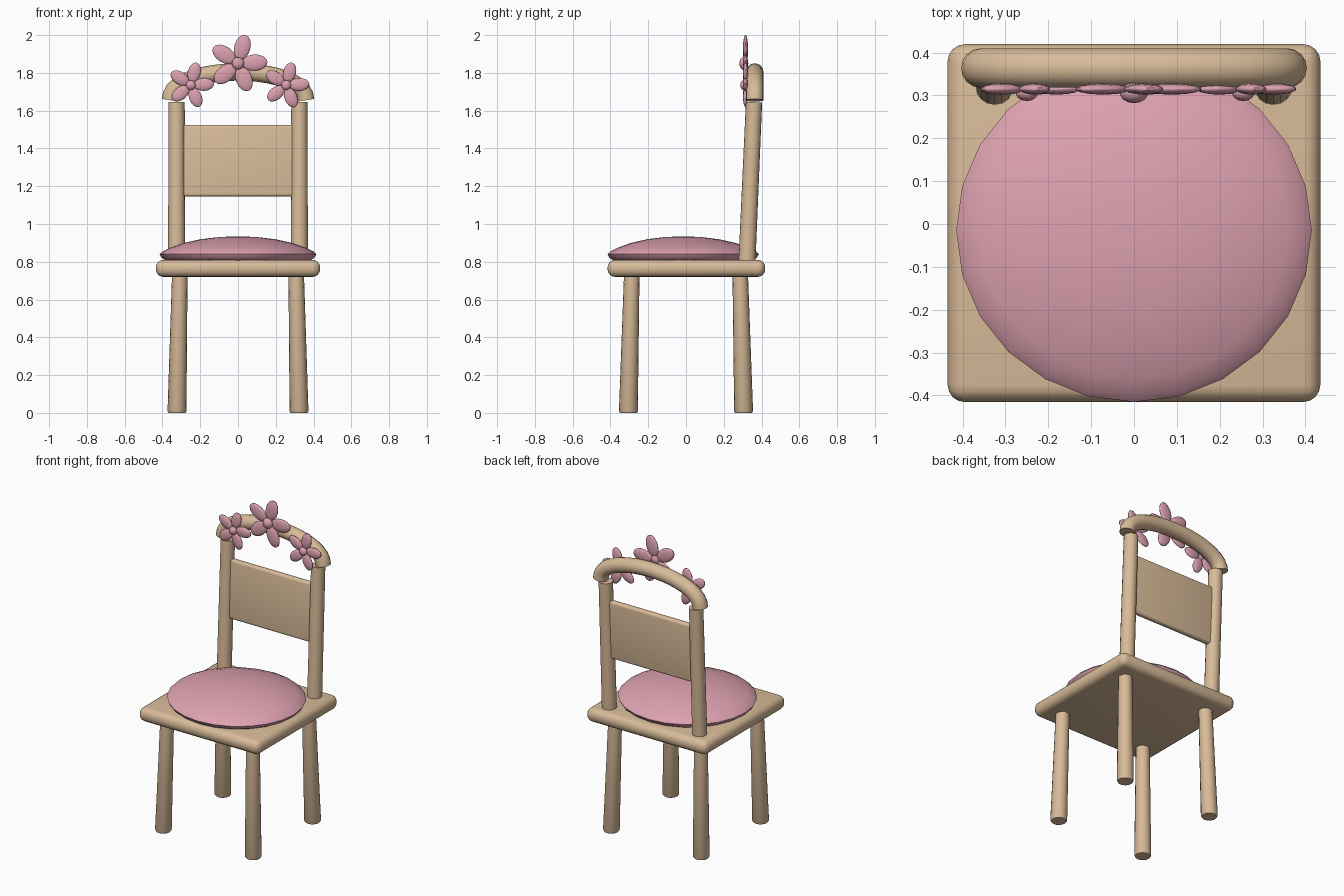
import bpy, bmesh, math
from mathutils import Vector, Matrix

if "Cube" in bpy.data.objects:
    bpy.data.objects.remove(bpy.data.objects["Cube"])


def material(name, rgb):
    m = bpy.data.materials.new(name)
    m.diffuse_color = (*rgb, 1)
    m.use_nodes = True
    m.node_tree.nodes["Principled BSDF"].inputs["Base Color"].default_value = m.diffuse_color
    return m


WOOD = material("light wood", (0.69, 0.50, 0.32))
PINK = material("dusty pink", (0.73, 0.36, 0.44))


def finish(name, bm, mat, angle=40):
    bmesh.ops.recalc_face_normals(bm, faces=bm.faces)
    me = bpy.data.meshes.new(name)
    bm.to_mesh(me)
    bm.free()
    ob = bpy.data.objects.new(name, me)
    bpy.context.collection.objects.link(ob)
    me.materials.append(mat)
    bpy.ops.object.select_all(action='DESELECT')
    ob.select_set(True)
    bpy.context.view_layer.objects.active = ob
    bpy.ops.object.shade_smooth_by_angle(angle=math.radians(angle))
    return ob


def rounded_box(name, centre, size, width, tilt=0):
    bm = bmesh.new()
    bmesh.ops.create_cube(bm, size=1)
    bmesh.ops.scale(bm, vec=size, verts=bm.verts)
    bmesh.ops.bevel(bm, geom=bm.edges[:], offset=width, segments=4,
                    profile=0.5, affect='EDGES')
    bmesh.ops.transform(bm, verts=bm.verts, matrix=Matrix.Translation(centre)
                        @ Matrix.Rotation(tilt, 4, 'X'))
    finish(name, bm, WOOD)


def tube(name, path, radii, sides=16):
    """Round tube along a path lying in a plane that is not along y."""
    bm = bmesh.new()
    pts = [Vector(p) for p in path]
    rings = []
    for i, p in enumerate(pts):
        t = (pts[min(i + 1, len(pts) - 1)] - pts[max(i - 1, 0)]).normalized()
        u = Vector((0, 1, 0))
        u = (u - t * u.dot(t)).normalized()
        v = t.cross(u)
        rings.append([bm.verts.new(p + radii[i] * (u * math.cos(a) + v * math.sin(a)))
                      for a in (math.tau * k / sides for k in range(sides))])
    for a, b in zip(rings, rings[1:]):
        for k in range(sides):
            j = (k + 1) % sides
            bm.faces.new((a[k], a[j], b[j], b[k]))
    bm.faces.new(rings[0])
    bm.faces.new(rings[-1])
    finish(name, bm, WOOD)


def flower(name, x, z, s):
    bm = bmesh.new()
    for k in range(5):  # petals
        a = math.radians(3 + 72 * k)
        m = (Matrix.Translation((x, 0.315, z)) @ Matrix.Rotation(-a, 4, 'Y')
             @ Matrix.Translation((0.088 * s, 0, 0))
             @ Matrix.Diagonal((0.07 * s, 0.013, 0.043 * s, 1)))
        bmesh.ops.create_uvsphere(bm, u_segments=14, v_segments=8, radius=1, matrix=m)
    m = Matrix.Translation((x, 0.306, z)) @ Matrix.Diagonal((0.033 * s, 0.024 * s, 0.033 * s, 1))
    bmesh.ops.create_uvsphere(bm, u_segments=14, v_segments=8, radius=1, matrix=m)
    finish(name, bm, PINK, 60)


# Seat board
rounded_box("seat", (0, 0.002, 0.765), (0.87, 0.835, 0.09), 0.04)

# Round cushion, turned from a profile
bm = bmesh.new()
profile = [(0, 0.935), (0.1, 0.931), (0.2, 0.919), (0.29, 0.899), (0.36, 0.874),
           (0.4, 0.855), (0.415, 0.84), (0.405, 0.822), (0.385, 0.808), (0, 0.805)]
vs = [bm.verts.new((r, 0, z)) for r, z in profile]
edges = [bm.edges.new(e) for e in zip(vs, vs[1:])]
bmesh.ops.spin(bm, geom=vs + edges, axis=(0, 0, 1), cent=(0, 0, 0), angle=math.tau, steps=24)
bmesh.ops.remove_doubles(bm, verts=bm.verts, dist=0.0005)
bmesh.ops.scale(bm, vec=(1, 0.965, 1), verts=bm.verts)
bmesh.ops.translate(bm, vec=(0, -0.015, 0), verts=bm.verts)
finish("cushion", bm, PINK, 60)

# Splayed legs and leaning back posts
for sx, side in ((-1, "left"), (1, "right")):
    for sy, end in ((-1, "front"), (1, "back")):
        tube(f"{end}_{side}_leg", [(sx * 0.323, sy * 0.305, 0), (sx * 0.323, sy * 0.305, 0.01),
                                   (sx * 0.308, sy * 0.287, 0.74)], [0.045, 0.05, 0.041])
    tube(f"{side}_back_post", [(sx * 0.325, 0.322, 0.78), (sx * 0.325, 0.36, 1.645)],
         [0.045, 0.043])

# Back panel
rounded_box("back_panel", (0, 0.347, 1.335), (0.62, 0.04, 0.38), 0.015, -0.042)

# Arched top rail
arch = []
for i in range(21):
    a = math.pi * (1 - i / 20)
    arch.append((0.358 * math.cos(a), 0.364, 1.655 + 0.15 * math.sin(a) ** 0.9))
tube("top_rail", arch, [0.046] * 21)

# Flowers on the rail
flower("centre_flower", 0, 1.85, 1)
flower("left_flower", -0.25, 1.735, 0.79)
flower("right_flower", 0.255, 1.735, 0.79)
